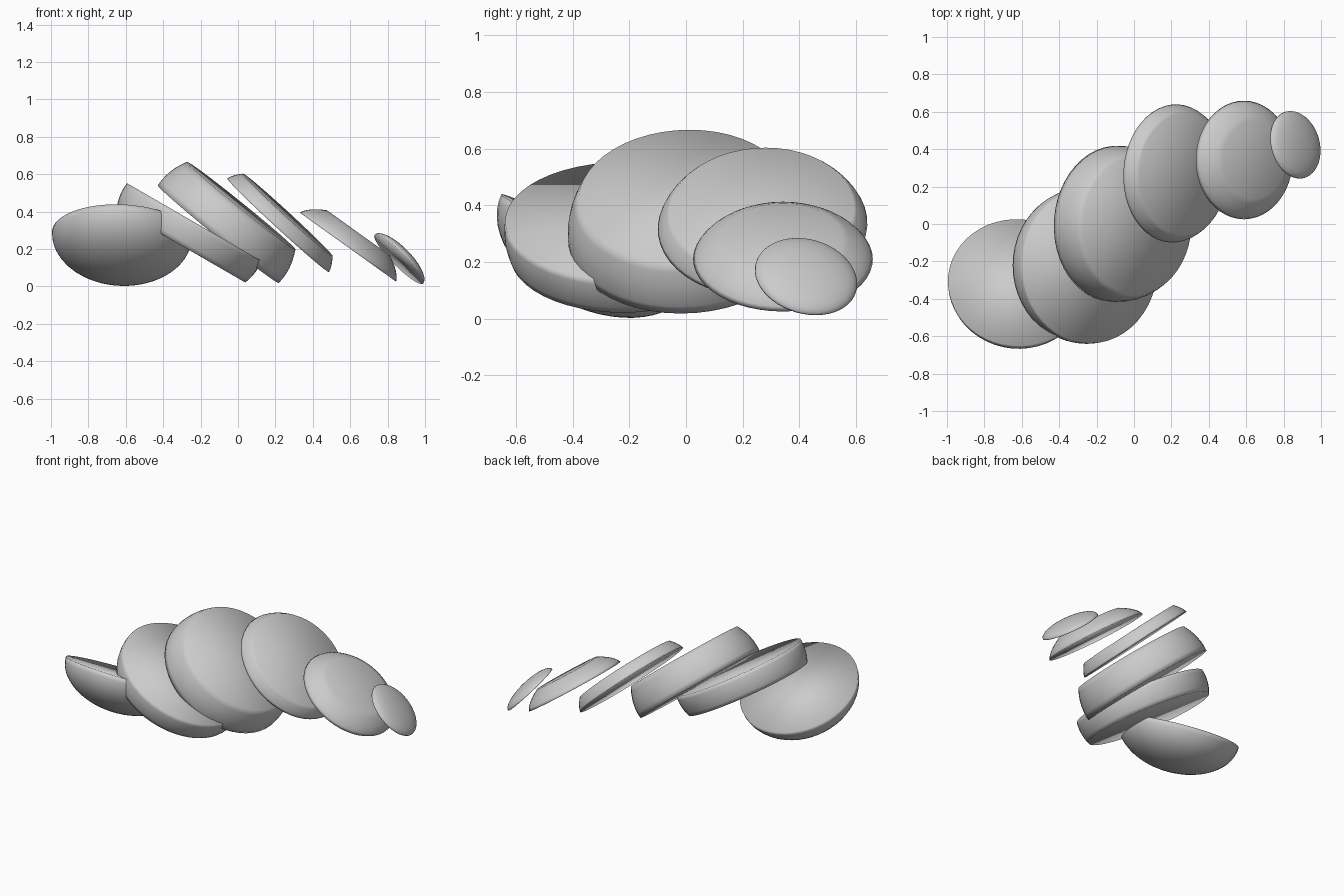
import bpy, bmesh, math
from mathutils import Vector

if "Cube" in bpy.data.objects:
    bpy.data.objects.remove(bpy.data.objects["Cube"])

SEG = 48


def revolve(name, profile, centre, normal):
    """Closed solid of revolution; profile is (radius, height) from bottom to top."""
    bm = bmesh.new()
    rings = []
    for r, h in profile:
        if r < 1e-5:
            rings.append([bm.verts.new((0, 0, h))])
        else:
            rings.append([bm.verts.new((r * math.cos(a), r * math.sin(a), h))
                          for a in (2 * math.pi * i / SEG for i in range(SEG))])
    for lo, hi in zip(rings, rings[1:]):
        for i in range(SEG):
            j = (i + 1) % SEG
            if len(lo) == 1:
                bm.faces.new((lo[0], hi[j], hi[i]))
            elif len(hi) == 1:
                bm.faces.new((lo[i], lo[j], hi[0]))
            else:
                bm.faces.new((lo[i], lo[j], hi[j], hi[i]))
    # flat cut faces
    if len(rings[0]) > 1:
        bm.faces.new(rings[0][::-1])
    if len(rings[-1]) > 1:
        bm.faces.new(rings[-1])
    # soft shading runs across the cut edges as well
    for f in bm.faces:
        f.smooth = True
    mesh = bpy.data.meshes.new(name)
    bm.to_mesh(mesh)
    bm.free()
    obj = bpy.data.objects.new(name, mesh)
    bpy.context.collection.objects.link(obj)
    obj.location = centre
    obj.rotation_euler = Vector(normal).to_track_quat('Z', 'Y').to_euler()
    return obj


def band(r0, r1, height, bulge, n=6):
    """Gently bulging side of a slice."""
    return [(r0 + (r1 - r0) * t + 4 * bulge * t * (1 - t), height * t)
            for t in (i / n for i in range(n + 1))]


def cap(radius, depth, n=14):
    """Quarter ellipse: rim at height 0, pole at height depth."""
    pts = [(radius * math.cos(a), depth * math.sin(a))
           for a in (math.pi / 2 * i / n for i in range(n))] + [(0, depth)]
    return pts if depth > 0 else pts[::-1]


# large rounded end, cut face up
revolve("rounded_end", cap(0.375, -0.245), (-0.62, -0.313, 0.277), (0.04, 0.43, 0.90))

# slices fanned out: lower face centre, normal, radii, thickness, bulge
slices = [
    ((-0.305, -0.222, 0.220), (0.50, 0, 0.865), 0.397, 0.416, 0.143, 0.010),
    ((-0.105, 0.002, 0.28), (0.63, -0.04, 0.78), 0.416, 0.373, 0.195, 0.016),
    ((0.215, 0.270, 0.327), (0.677, -0.04, 0.736), 0.37, 0.325, 0.076, 0.006),
    ((0.588, 0.342, 0.210), (0.58, 0, 0.81), 0.317, 0.207, 0.095, 0.018),
]
for i, (c, nrm, r0, r1, h, b) in enumerate(slices, 1):
    revolve(f"slice_{i}", band(r0, r1, h, b), c, nrm)

# small domed tip
revolve("small_tip", cap(0.184, 0.055), (0.86, 0.423, 0.146), (0.70, 0.2, 0.69))
